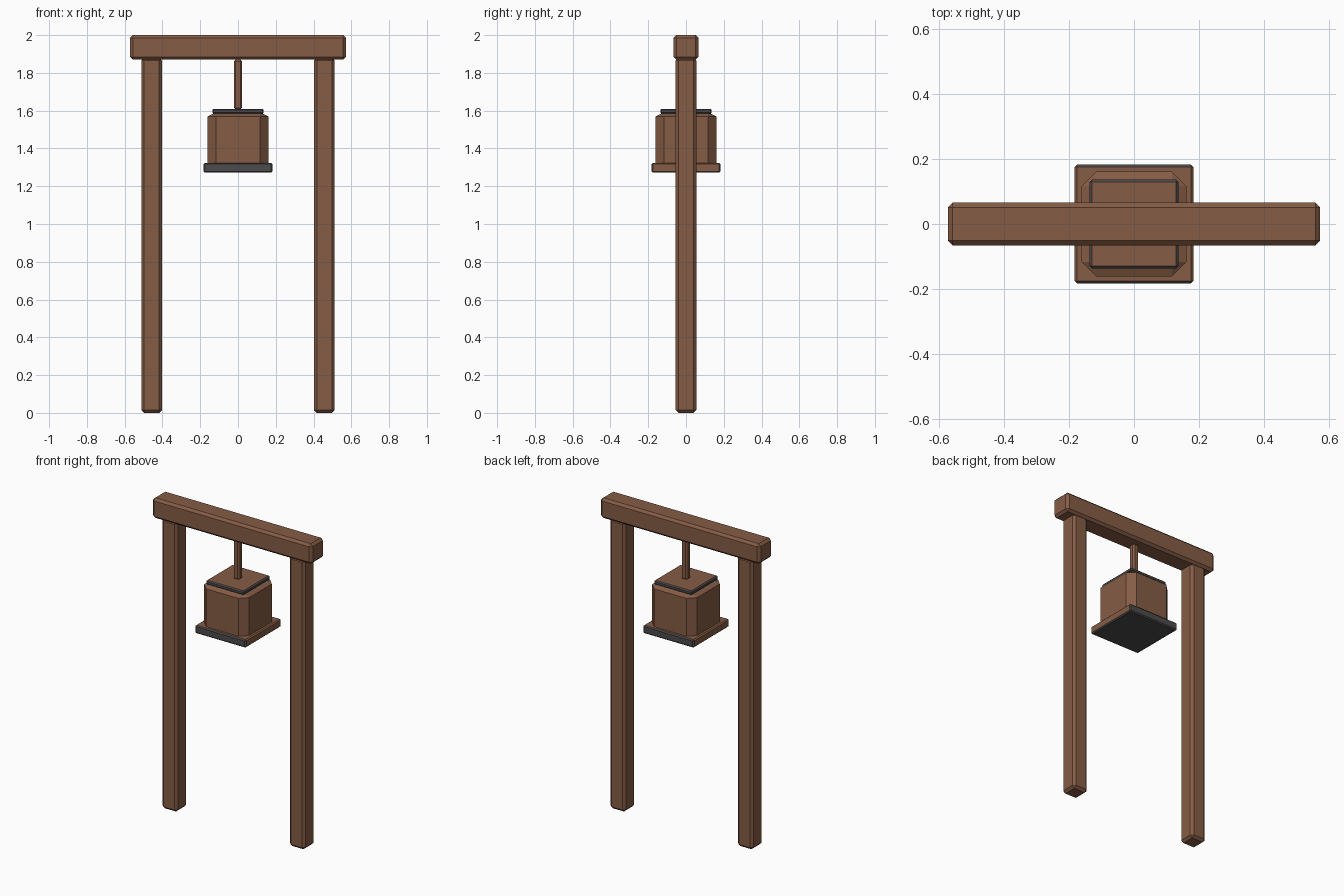
import bpy
import bmesh

cube = bpy.data.objects.get("Cube")
if cube:
    bpy.data.objects.remove(cube, do_unlink=True)


def material(name, rgb):
    m = bpy.data.materials.new(name)
    m.use_nodes = True
    colour = (*rgb, 1)
    m.diffuse_color = colour
    m.node_tree.nodes["Principled BSDF"].inputs["Base Color"].default_value = colour
    return m


wood = material("brown wood", (0.235, 0.107, 0.06))
iron = material("dark iron", (0.075, 0.07, 0.07))


def block(name, x, half_x, half_y, z0, z1, bevel, squash=1, iron_rule=None):
    """Chamfered box; squash flattens the chamfer in height."""
    bm = bmesh.new()
    bmesh.ops.create_cube(bm, size=2)
    for v in bm.verts:
        v.co.x *= half_x
        v.co.y *= half_y
        v.co.z *= (z1 - z0) / 2 / squash
    bmesh.ops.bevel(bm, geom=bm.edges[:], offset=bevel, segments=1,
                    affect='EDGES', profile=0.5)
    for v in bm.verts:
        v.co.z *= squash
    bm.normal_update()
    if iron_rule:
        for f in bm.faces:
            f.material_index = int(iron_rule(f.normal))
    mesh = bpy.data.meshes.new(name)
    bm.to_mesh(mesh)
    bm.free()
    mesh.materials.append(wood)
    mesh.materials.append(iron)
    ob = bpy.data.objects.new(name, mesh)
    ob.location = (x, 0, (z0 + z1) / 2)
    bpy.context.collection.objects.link(ob)
    return ob


# Frame
for side, x in (("left", 0.457), ("right", -0.457)):
    block(side + "_post", x, 0.055, 0.055, 0, 1.88, 0.015)
block("crossbeam", 0, 0.572, 0.066, 1.87, 2.0, 0.015)

# Bell hanging on its rod
block("hanging_rod", 0, 0.022, 0.022, 1.605, 1.87, 0.01)
block("bell_body", 0, 0.161, 0.161, 1.29, 1.592, 0.045, squash=0.5)

# Iron-edged cap: the flat top stays wooden
block("bell_cap", 0, 0.136, 0.136, 1.583, 1.61, 0.007,
      iron_rule=lambda n: n.z < 0.95)

# Rim: iron on the front, back and underside
block("bell_rim", 0, 0.182, 0.182, 1.272, 1.324, 0.007,
      iron_rule=lambda n: abs(n.y) > 0.5 or n.z < -0.5)
